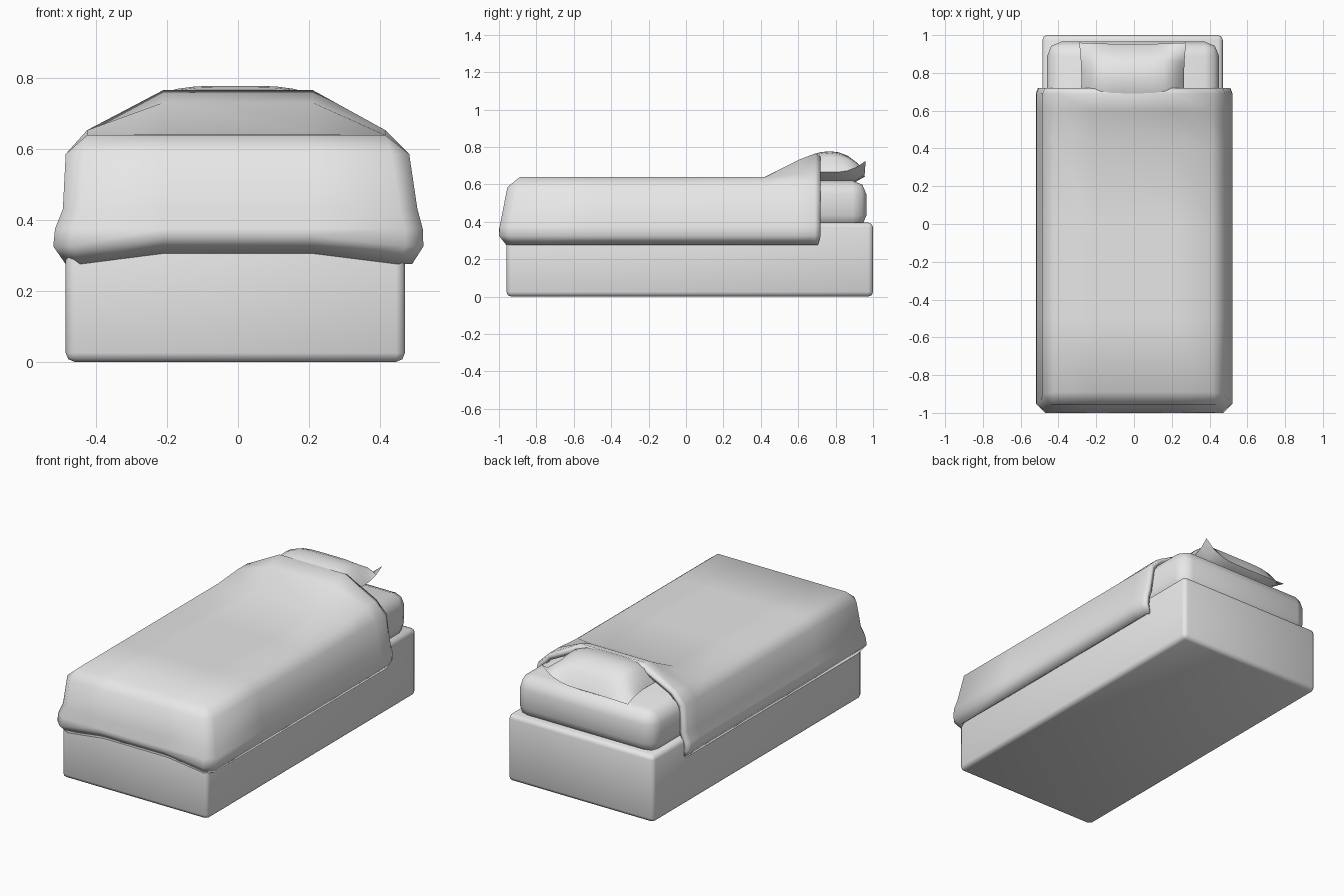
import bpy, bmesh, math
from mathutils import Vector

if "Cube" in bpy.data.objects:
    bpy.data.objects.remove(bpy.data.objects["Cube"], do_unlink=True)

grey = bpy.data.materials.new("plain_grey")
grey.use_nodes = True
grey.diffuse_color = (0.8, 0.8, 0.8, 1)
grey.node_tree.nodes["Principled BSDF"].inputs["Base Color"].default_value = (0.8, 0.8, 0.8, 1)


def finish(bm, name, angle):
    """Turn a bmesh into a smooth-shaded grey object."""
    mesh = bpy.data.meshes.new(name)
    bm.to_mesh(mesh)
    bm.free()
    obj = bpy.data.objects.new(name, mesh)
    bpy.context.collection.objects.link(obj)
    mesh.materials.append(grey)
    bpy.ops.object.select_all(action='DESELECT')
    obj.select_set(True)
    bpy.context.view_layer.objects.active = obj
    bpy.ops.object.shade_smooth_by_angle(angle=math.radians(angle))
    return obj


def block(name, low, high, bevel, segments):
    """Box between two corners with bevelled edges."""
    low, high = Vector(low), Vector(high)
    bm = bmesh.new()
    bmesh.ops.create_cube(bm, size=1)
    for v in bm.verts:
        v.co = (low + high) / 2 + v.co * (high - low)
    bmesh.ops.bevel(bm, geom=bm.edges[:], offset=bevel, segments=segments,
                    profile=0.5, affect='EDGES')
    return finish(bm, name, 60)


def lerp_curve(points, t):
    """Height along a short list of (position, height) points."""
    if t <= points[0][0]:
        return points[0][1]
    for (a, za), (b, zb) in zip(points, points[1:]):
        if t <= b:
            return za + (zb - za) * (t - a) / (b - a)
    return points[-1][1]


# Bed base and mattress
block("bed_base", (-0.485, -0.96, 0), (0.47, 1.0, 0.395), 0.025, 2)
block("mattress", (-0.46, -0.93, 0.36), (0.45, 0.965, 0.62), 0.075, 2)

# Blanket: draped rings from hem to top edge, then a raised top panel
SIDE_YS = [0.72, 0.69, 0.6, 0.42, 0.0, -0.5]
FOLD_X = 0.21
HUMP = [(0.42, 0.64), (0.6, 0.73), (0.69, 0.765), (0.72, 0.748)]
# (height, right x, left x, foot y, corner cut)
LEVELS = [
    (0.275, -0.485, 0.49, -0.96, 0.04),
    (0.325, -0.52, 0.522, -1.0, 0.05),
    (0.375, -0.515, 0.52, -0.996, 0.05),
    (0.43, -0.493, 0.505, -0.985, 0.05),
    (0.585, -0.485, 0.482, -0.955, 0.05),
    (0.638, -0.425, 0.415, -0.89, 0.0),
]


def ring(level, z, xr, xl, foot, cut):
    lift = 0.03 if level < 2 else 0
    right, left = [], []
    for i, y in enumerate(SIDE_YS):
        tuck = 0.012 if i == 0 else 0
        rise = 0.014 if y > 0.5 and level == len(LEVELS) - 1 else 0
        y_side = y - 0.015 if level == 0 and i == 0 else y
        right.append((xr + tuck, y_side, z + rise))
        left.append((xl - tuck, y_side, z + rise))
    end = [(xr, foot + cut, z), (xr + cut, foot, z),
           (-FOLD_X, foot, z + lift), (FOLD_X, foot, z + lift),
           (xl - cut, foot, z), (xl, foot + cut, z)]
    return right + end + left[::-1]


bm = bmesh.new()
rings = [[bm.verts.new(p) for p in ring(i, *lv)] for i, lv in enumerate(LEVELS)]
for low, high in zip(rings, rings[1:]):
    for k in range(len(low) - 1):
        bm.faces.new((low[k], low[k + 1], high[k + 1], high[k]))
edge = rings[-1]
n = len(SIDE_YS)
rows = []
for i, y in enumerate(SIDE_YS):
    fold = [bm.verts.new((x, y, lerp_curve(HUMP, y))) for x in (-FOLD_X, FOLD_X)]
    rows.append([edge[i], *fold, edge[-1 - i]])
rows.append([edge[n], edge[n + 2], edge[n + 3], edge[n + 5]])
for a, b in zip(rows, rows[1:]):
    for k in range(3):
        bm.faces.new((a[k], b[k], b[k + 1], a[k + 1]))
bmesh.ops.remove_doubles(bm, verts=bm.verts[:], dist=0.0005)
bmesh.ops.recalc_face_normals(bm, faces=bm.faces[:])
bm.normal_update()
if sum(f.normal.z * f.calc_area() for f in bm.faces) < 0:
    bmesh.ops.reverse_faces(bm, faces=bm.faces[:])
blanket = finish(bm, "blanket", 80)
solid = blanket.modifiers.new("thickness", 'SOLIDIFY')
solid.thickness = 0.03
solid.offset = -1

# Pillow: two puffed sheets joined at a pinched seam, one corner turned up
CENTRE, HALF_X, HALF_Y = Vector((-0.007, 0.77, 0.665)), 0.283, 0.19
bm = bmesh.new()
for side, height in ((1, 0.112), (-1, 0.06)):
    sheet = bmesh.ops.create_grid(bm, x_segments=10, y_segments=8, size=1)["verts"]
    for v in sheet:
        u, w = v.co.x, v.co.y
        puff = (max(0, 1 - u ** 4) * max(0, 1 - w * w)) ** 0.6
        corner = max(0, u) ** 4 * max(0, w) ** 3
        droop = 0.025 * max(0, w) ** 2 * (1 - max(0, u) ** 4)
        pinch = 1 - 0.04 * ((1 - u * u) * w * w + (1 - w * w) * u * u)
        v.co = CENTRE + Vector((u * HALF_X * pinch, w * HALF_Y * pinch,
                                side * height * puff + 0.06 * corner - droop))
    if side < 0:
        under = set(sheet)
        bmesh.ops.reverse_faces(bm, faces=[f for f in bm.faces if f.verts[0] in under])
bmesh.ops.remove_doubles(bm, verts=bm.verts[:], dist=0.0005)
bmesh.ops.recalc_face_normals(bm, faces=bm.faces[:])
finish(bm, "pillow", 60)
